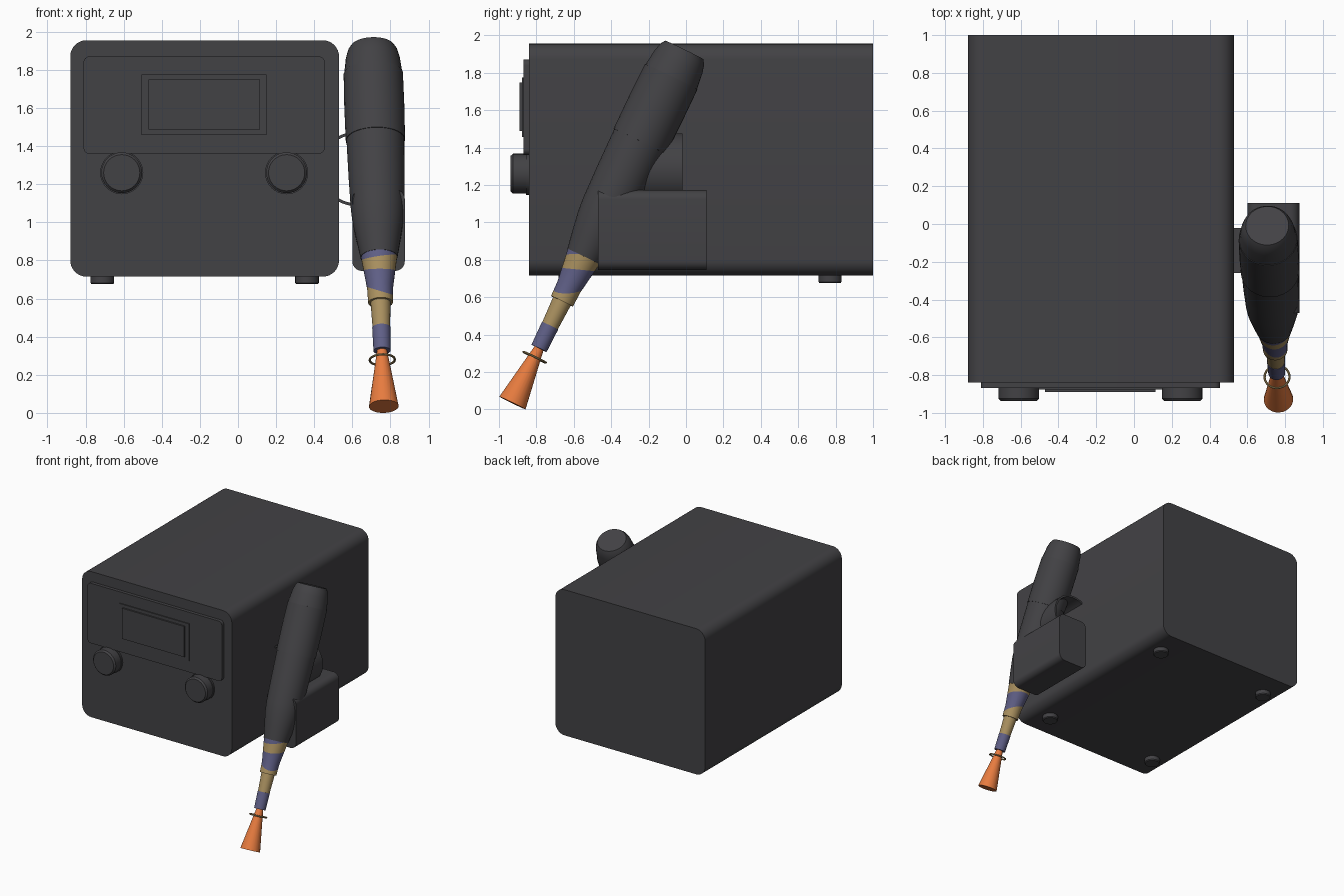
import bpy, bmesh, math
from mathutils import Vector

cube = bpy.data.objects.get("Cube")
if cube:
    bpy.data.objects.remove(cube, do_unlink=True)


def material(name, rgb):
    m = bpy.data.materials.new(name)
    m.use_nodes = True
    m.diffuse_color = (*rgb, 1)
    bsdf = next(n for n in m.node_tree.nodes if n.type == 'BSDF_PRINCIPLED')
    bsdf.inputs["Base Color"].default_value = (*rgb, 1)
    return m


GREY = material("charcoal", (0.055, 0.054, 0.059))
TAN = material("tan", (0.40, 0.28, 0.115))
BLUE = material("slate blue", (0.115, 0.115, 0.24))
ORANGE = material("orange", (0.80, 0.20, 0.05))


def finish(name, bm, mats):
    bmesh.ops.recalc_face_normals(bm, faces=bm.faces)
    me = bpy.data.meshes.new(name)
    bm.to_mesh(me)
    bm.free()
    for m in mats:
        me.materials.append(m)
    me.shade_smooth()
    me.set_sharp_from_angle(angle=math.radians(30))
    ob = bpy.data.objects.new(name, me)
    bpy.context.scene.collection.objects.link(ob)
    return ob


def rounded_box(name, x, y, z, r=0.0, mat=GREY):
    """Box given by its ranges, rounded along the edges that run front to back."""
    bm = bmesh.new()
    bmesh.ops.create_cube(bm, size=1)
    for v in bm.verts:
        v.co = Vector([(a + b) / 2 + c * (b - a) for c, (a, b) in zip(v.co, (x, y, z))])
    if r:
        along = [e for e in bm.edges
                 if abs(e.verts[0].co.y - e.verts[1].co.y) > 1e-4]
        bmesh.ops.bevel(bm, geom=along, offset=r, segments=8, profile=0.5,
                        affect='EDGES')
    return finish(name, bm, [mat])


def lathe(name, origin, axis, profile, mats, sides=32, closed=False, planes=()):
    """Turn (distance, radius) points about an axis; planes split it into bands."""
    bm = bmesh.new()
    origin, axis = Vector(origin), Vector(axis).normalized()
    turn = axis.to_track_quat('Z', 'Y')
    rings = []
    for t, r in profile:
        rings.append([bm.verts.new(origin + turn @ Vector(
            (r * math.cos(a), r * math.sin(a), t)))
            for a in (math.tau * i / sides for i in range(sides))])
    pairs = list(zip(rings, rings[1:]))
    if closed:
        pairs.append((rings[-1], rings[0]))
    else:
        bm.faces.new(rings[0])
        bm.faces.new(rings[-1])
    for a, b in pairs:
        for i in range(sides):
            j = (i + 1) % sides
            bm.faces.new((a[i], a[j], b[j], b[i]))
    for co, no in planes:
        bmesh.ops.bisect_plane(bm, geom=bm.verts[:] + bm.edges[:] + bm.faces[:],
                               plane_co=co, plane_no=no)
    for f in bm.faces:
        c = f.calc_center_median()
        f.material_index = sum((c - Vector(co)).dot(Vector(no)) > 0
                               for co, no in planes) % len(mats)
    return finish(name, bm, mats)


# Station housing with front panel and display
rounded_box("housing", (-0.88, 0.53), (-0.84, 1.0), (0.715, 1.955), 0.085)
rounded_box("front_panel", (-0.81, 0.455), (-0.868, -0.83), (1.36, 1.87), 0.03)
rounded_box("display_frame", (-0.505, 0.15), (-0.876, -0.86), (1.457, 1.775))
rounded_box("display_screen", (-0.47, 0.115), (-0.889, -0.87), (1.488, 1.748))

# Control knobs
for side, x in (("right", -0.61), ("left", 0.255)):
    lathe("knob_" + side, (x, -0.835, 1.26), (0, -1, 0),
          [(0, 0.113), (0.02, 0.113), (0.02, 0.107), (0.09, 0.107), (0.103, 0.095)],
          [GREY])

# Feet
for side, x in (("right", -0.712), ("left", 0.362)):
    for end, y in (("front", -0.62), ("back", 0.77)):
        lathe(f"foot_{end}_{side}", (x, y, 0.72), (0, 0, -1),
              [(0, 0.062), (0.038, 0.062), (0.045, 0.056)], [GREY], sides=24)

# Holder pocket and the clip band that fixes it to the housing
rounded_box("holder", (0.6, 0.875), (-0.47, 0.11), (0.745, 1.172), 0.05)
lathe("clip_band", (0.62, -0.26, 1.28), (0, 1, 0),
      [(0, 0.195), (0.24, 0.195), (0.24, 0.18), (0, 0.18)], [GREY], 48, closed=True)

# Hand tool, turned about one slanted axis from nozzle to butt
TIP = Vector((0.765, -0.928, 0.034))
AXIS = Vector((0.705, -0.005, 1.93)) - TIP


def tool(name, profile, mats, **options):
    return lathe("tool_" + name, TIP, AXIS, profile, mats, **options)


tool("cone", [(0, 0.078), (0.34, 0.024)], [ORANGE], sides=24)
tool("guard_ring", [(0.272 + 0.006 * math.sin(a), 0.066 + 0.006 * math.cos(a))
                    for a in (math.tau * i / 8 for i in range(8))],
     [TAN], closed=True)
tool("collar", [(0.325, 0.045), (0.46, 0.048)], [BLUE])
tool("neck", [(0.46, 0.046), (0.62, 0.053)], [TAN])
tool("sleeve", [(0.605, 0.065), (0.69, 0.068), (0.88, 0.096)], [TAN, BLUE],
     planes=[((0.745, 0, 0.64), (0.3, 0, 1)),
             ((0.745, 0, 0.69), (0, 0.1, 1)),
             ((0.745, 0, 0.76), (-0.15, 0.1, 1))])
tool("grip", [(0.87, 0.097), (0.98, 0.117), (1.08, 0.134), (1.16, 0.141),
              (1.33, 0.147), (1.555, 0.152)], [GREY])
tool("barrel", [(1.555, 0.156), (1.75, 0.158), (1.94, 0.156)], [GREY])
tool("butt_cap", [(1.94, 0.153), (2.03, 0.142), (2.075, 0.13), (2.1, 0.114)], [GREY])
